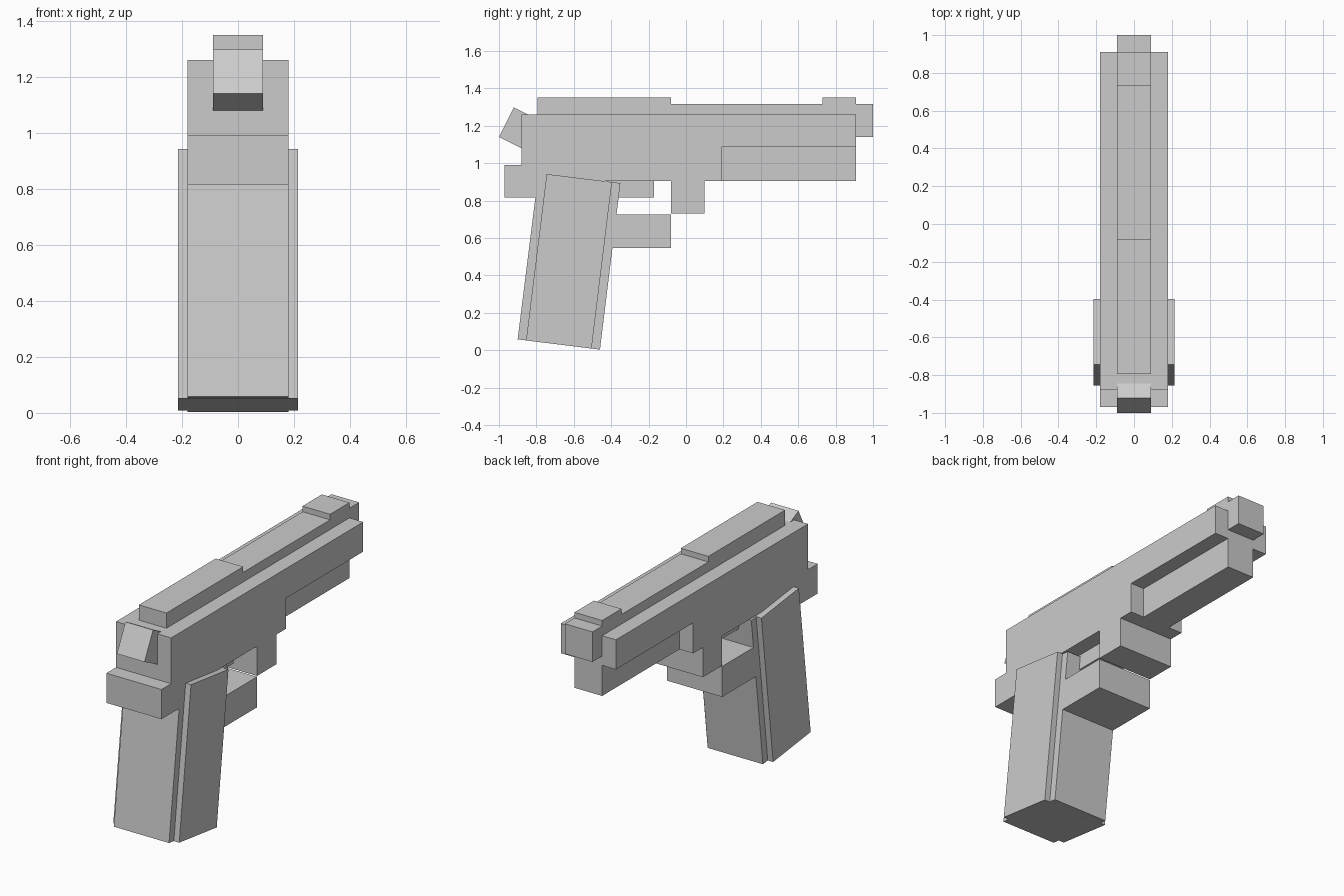
import bpy
import bmesh

cube = bpy.data.objects.get("Cube")
if cube:
    bpy.data.objects.remove(cube, do_unlink=True)

grey = bpy.data.materials.new("plain_grey")
grey.use_nodes = True
colour = (0.6, 0.6, 0.6, 1)
grey.diffuse_color = colour
grey.node_tree.nodes["Principled BSDF"].inputs["Base Color"].default_value = colour

WIDE, NARROW, PANEL = 0.18, 0.09, 0.215


def prism(name, half, profile):
    """Extrude a (y, z) side profile across x from -half to half."""
    bm = bmesh.new()
    face = bm.faces.new([bm.verts.new((-half, y, z)) for y, z in profile])
    ext = bmesh.ops.extrude_face_region(bm, geom=[face])
    verts = [v for v in ext["geom"] if isinstance(v, bmesh.types.BMVert)]
    bmesh.ops.translate(bm, verts=verts, vec=(2 * half, 0, 0))
    bmesh.ops.recalc_face_normals(bm, faces=bm.faces)
    mesh = bpy.data.meshes.new(name)
    bm.to_mesh(mesh)
    bm.free()
    mesh.materials.append(grey)
    obj = bpy.data.objects.new(name, mesh)
    bpy.context.collection.objects.link(obj)
    return obj


def block(name, half, y0, y1, z0, z1):
    return prism(name, half, [(y0, z0), (y1, z0), (y1, z1), (y0, z1)])


# Main body with rear tang and front guard post
prism("body", WIDE, [
    (-0.88, 1.26), (0.91, 1.26), (0.91, 1.085), (0.19, 1.085),
    (0.19, 0.905), (0.10, 0.905), (0.10, 0.73), (-0.08, 0.73),
    (-0.08, 0.905), (-0.70, 0.905), (-0.70, 0.815), (-0.97, 0.815),
    (-0.97, 0.99), (-0.88, 0.99)])

# Narrow rail below the front of the body
block("lower_rail", NARROW, 0.15, 0.91, 0.905, 1.10)

# Barrel, top rib with raised rear part, and front sight
prism("barrel_and_top_rib", NARROW, [
    (-0.795, 1.20), (-0.795, 1.35), (-0.08, 1.35), (-0.08, 1.317),
    (0.73, 1.317), (0.73, 1.35), (0.91, 1.35), (0.91, 1.317),
    (1.0, 1.317), (1.0, 1.14), (0.85, 1.14), (0.85, 1.20)])

# Tilted hammer
prism("hammer", NARROW, [
    (-1.0, 1.14), (-0.92, 1.298), (-0.76, 1.217), (-0.84, 1.059)])

# Trigger and the lower bar of its guard
block("trigger", NARROW, -0.42, -0.17, 0.815, 0.92)
block("trigger_guard", WIDE, -0.50, -0.08, 0.545, 0.725)

# Slanted grip with a thicker panel standing out on both sides
prism("grip", WIDE, [
    (-0.90, 0.058), (-0.46, 0.003), (-0.351, 0.893), (-0.789, 0.947)])
prism("grip_panels", PANEL, [
    (-0.855, 0.052), (-0.505, 0.0085), (-0.396, 0.8985), (-0.745, 0.9415)])
